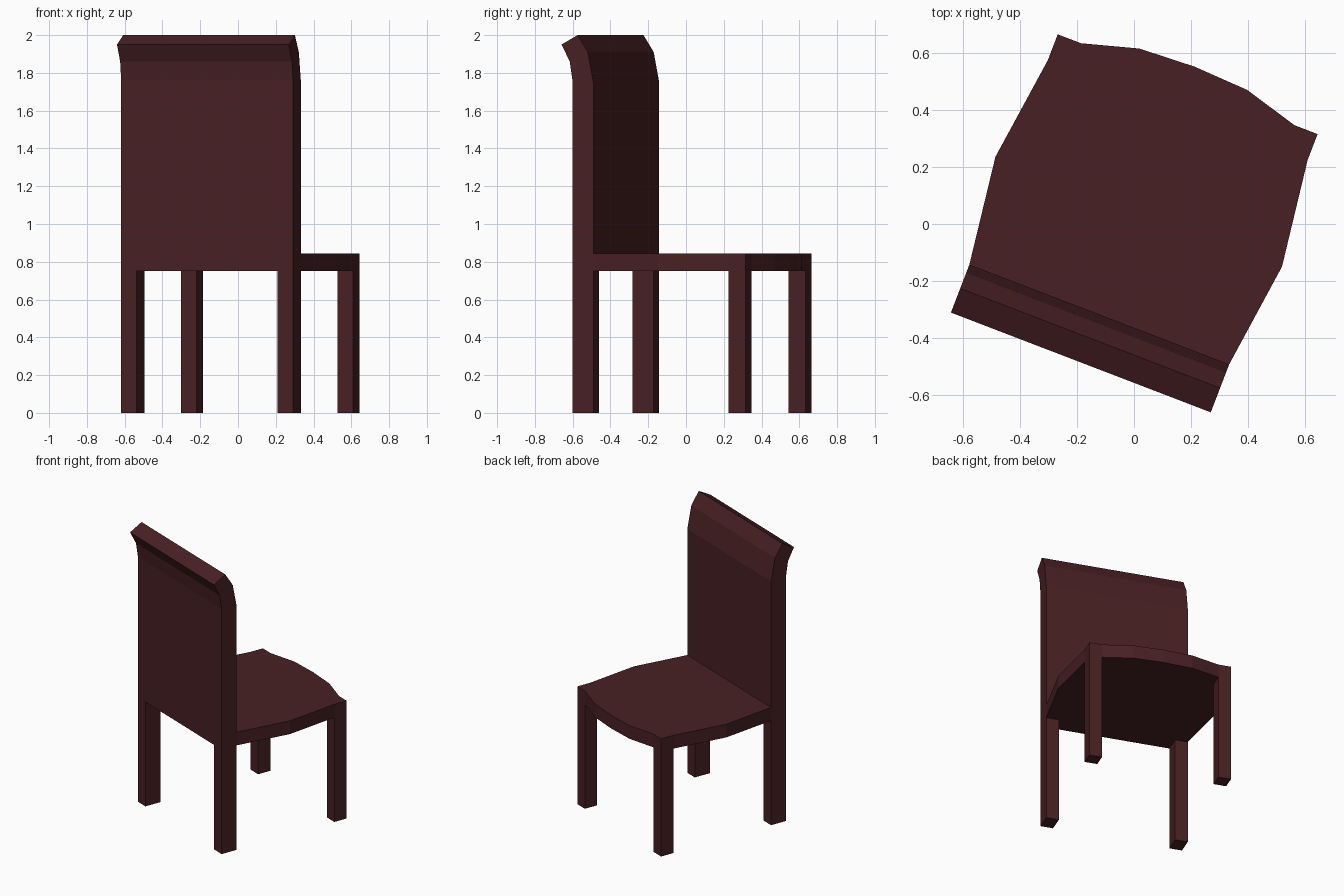
import bpy, bmesh, math
from mathutils import Vector

if "Cube" in bpy.data.objects:
    bpy.data.objects.remove(bpy.data.objects["Cube"])

TURN = math.radians(-21)      # whole chair is turned about z
W = 0.487                     # half width
BACK, FACE = -0.457, -0.339   # rear and front planes of the backrest
LEG_W, LEG_Y0, LEG_Y1 = 0.087, 0.427, 0.524
UNDER, TOP = 0.75, 0.845      # seat underside and top

wood = bpy.data.materials.new("dark_wood")
wood.diffuse_color = (0.065, 0.0144, 0.0168, 1)
wood.use_nodes = True
wood.node_tree.nodes["Principled BSDF"].inputs["Base Color"].default_value = wood.diffuse_color


def prism(name, points, offset):
    """Extrude a flat outline along an offset vector."""
    bm = bmesh.new()
    face = bm.faces.new([bm.verts.new(p) for p in points])
    ext = bmesh.ops.extrude_face_region(bm, geom=[face], use_keep_orig=True)
    moved = [g for g in ext["geom"] if isinstance(g, bmesh.types.BMVert)]
    bmesh.ops.translate(bm, verts=moved, vec=Vector(offset))
    bmesh.ops.recalc_face_normals(bm, faces=bm.faces[:])
    mesh = bpy.data.meshes.new(name)
    bm.to_mesh(mesh)
    bm.free()
    mesh.materials.append(wood)
    obj = bpy.data.objects.new(name, mesh)
    obj.rotation_euler.z = TURN
    bpy.context.collection.objects.link(obj)
    return obj


def leg(name, side, y0, y1, height):
    xa, xb = side * W, side * (W - LEG_W)
    prism(name, [(xa, y0, 0), (xb, y0, 0), (xb, y1, 0), (xa, y1, 0)], (0, 0, height))


# Legs
for side, label in ((-1, "left"), (1, "right")):
    leg(f"rear_leg_{label}", side, BACK, FACE, UNDER)
    leg(f"front_leg_{label}", side, LEG_Y0, LEG_Y1, TOP)

# Seat: bowed sides and front, notched around the front legs
half = [(W, FACE), (0.537, 0.046), (W, LEG_Y0), (W - LEG_W, LEG_Y0),
        (W - LEG_W, LEG_Y1), (0.202, 0.58)]
outline = half + [(0, 0.59)] + [(-x, y) for x, y in reversed(half)]
prism("seat", [(x, y, UNDER) for x, y in outline], (0, 0, TOP - UNDER))

# Backrest: side profile with the top curling backwards
profile = [(FACE, UNDER), (FACE, 1.75), (-0.37, 1.91), (-0.428, 2.0),
           (-0.519, 1.95), (-0.472, 1.86), (BACK, 1.76), (BACK, UNDER)]
prism("backrest", [(-W, y, z) for y, z in profile], (2 * W, 0, 0))
